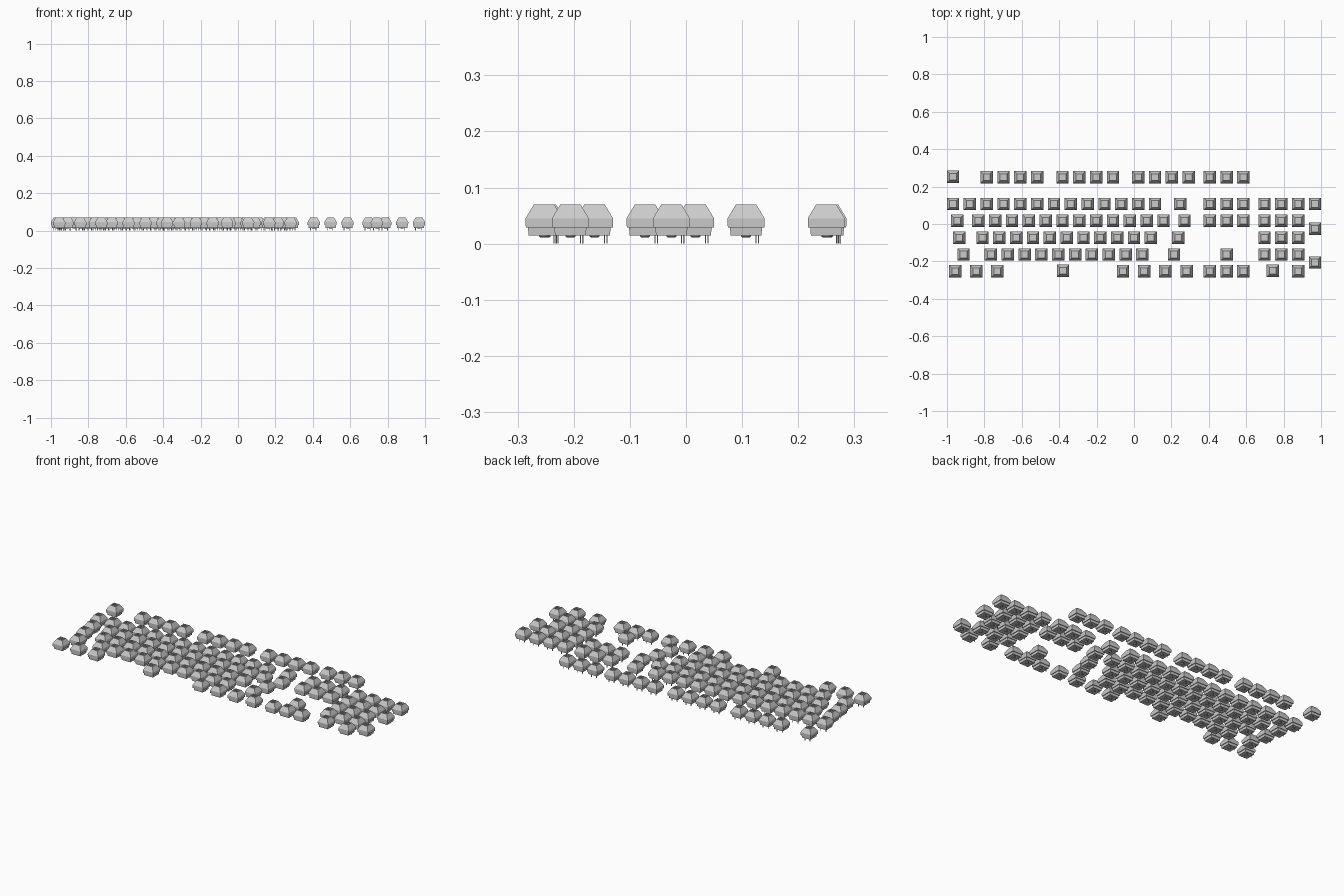
import bpy, bmesh
from mathutils import Matrix, Vector

if "Cube" in bpy.data.objects:
    bpy.data.objects.remove(bpy.data.objects["Cube"])

U = 0.09  # spacing of one key


def loft(bm, rings):
    """Square rings (half_size, z) joined into a closed stepped body."""
    loops = [[bm.verts.new((sx * h, sy * h, z))
              for sx, sy in ((-1, -1), (1, -1), (1, 1), (-1, 1))] for h, z in rings]
    for a, b in zip(loops, loops[1:]):
        for i in range(4):
            j = (i + 1) % 4
            bm.faces.new((a[i], a[j], b[j], b[i]))
    bm.faces.new(loops[0][::-1])
    bm.faces.new(loops[-1])


def box(bm, centre, size):
    m = Matrix.Translation(centre) @ Matrix.Diagonal(Vector(size)).to_4x4()
    bmesh.ops.create_cube(bm, size=1, matrix=m)


def switch_mesh():
    bm = bmesh.new()
    # housing: lower body, rim, tapered lid and recessed opening
    loft(bm, [(0.0275, 0.0145), (0.0285, 0.0285), (0.0325, 0.0285), (0.033, 0.045),
              (0.018, 0.070), (0.0125, 0.070), (0.0125, 0.062)])
    # slider inside the opening with a plus shaped mount
    box(bm, (0, 0, 0.0635), (0.017, 0.014, 0.005))
    box(bm, (0, 0, 0.067), (0.012, 0.003, 0.006))
    box(bm, (0, 0, 0.067), (0.003, 0.012, 0.006))
    # central locating post with a rounded tip
    n = 12
    prev = None
    for r, z in ((0.009, 0.016), (0.009, 0.0145), (0.0085, 0.0125), (0.006, 0.0108)):
        ring = bmesh.ops.create_circle(bm, segments=n, radius=r,
                                       matrix=Matrix.Translation((0, 0, z)))["verts"]
        if prev:
            for i in range(n):
                j = (i + 1) % n
                bm.faces.new((prev[i], prev[j], ring[j], ring[i]))
        prev = ring
    bm.faces.new(prev)
    # two contact pins
    for x, y in ((-0.018, 0.018), (0.012, 0.022)):
        box(bm, (x, y, 0.008), (0.004, 0.002, 0.016))
    bmesh.ops.recalc_face_normals(bm, faces=bm.faces)
    me = bpy.data.meshes.new("key_switch")
    bm.to_mesh(me)
    bm.free()
    return me


def run(start, count):
    return [start + i for i in range(count)]


nav, pad = run(15.75, 3), run(19, 3)
# row name, y, key centres in key units from the left edge
rows = [
    ("escape", 0.253, [0.5]),
    ("function_row", 0.250, run(2.5, 4) + run(7, 4) + run(11.5, 4) + nav),
    ("number_row", 0.107, run(0.5, 13) + [14] + nav + pad + [22]),
    ("upper_row", 0.017, [0.75] + run(2, 12) + [14.25] + nav + pad),
    ("tall_pad_upper", -0.026, [22]),
    ("home_row", -0.073, [0.875] + run(2.25, 11) + [13.875] + pad),
    ("lower_row", -0.163, [1.125] + run(2.75, 10) + [13.625, 16.75] + pad),
    ("tall_pad_lower", -0.206, [22]),
    ("wide_keys", -0.250, [7.03, 19.5]),
    ("bottom_row", -0.253, [0.625, 1.875, 3.125, 10.6, 11.85, 13.1, 14.375] + nav + [21]),
]

mesh = switch_mesh()
for name, y, centres in rows:
    for i, c in enumerate(centres):
        ob = bpy.data.objects.new(f"{name}_switch_{i + 1}", mesh)
        ob.location = ((c - 11.25) * U, y, 0)
        bpy.context.collection.objects.link(ob)
